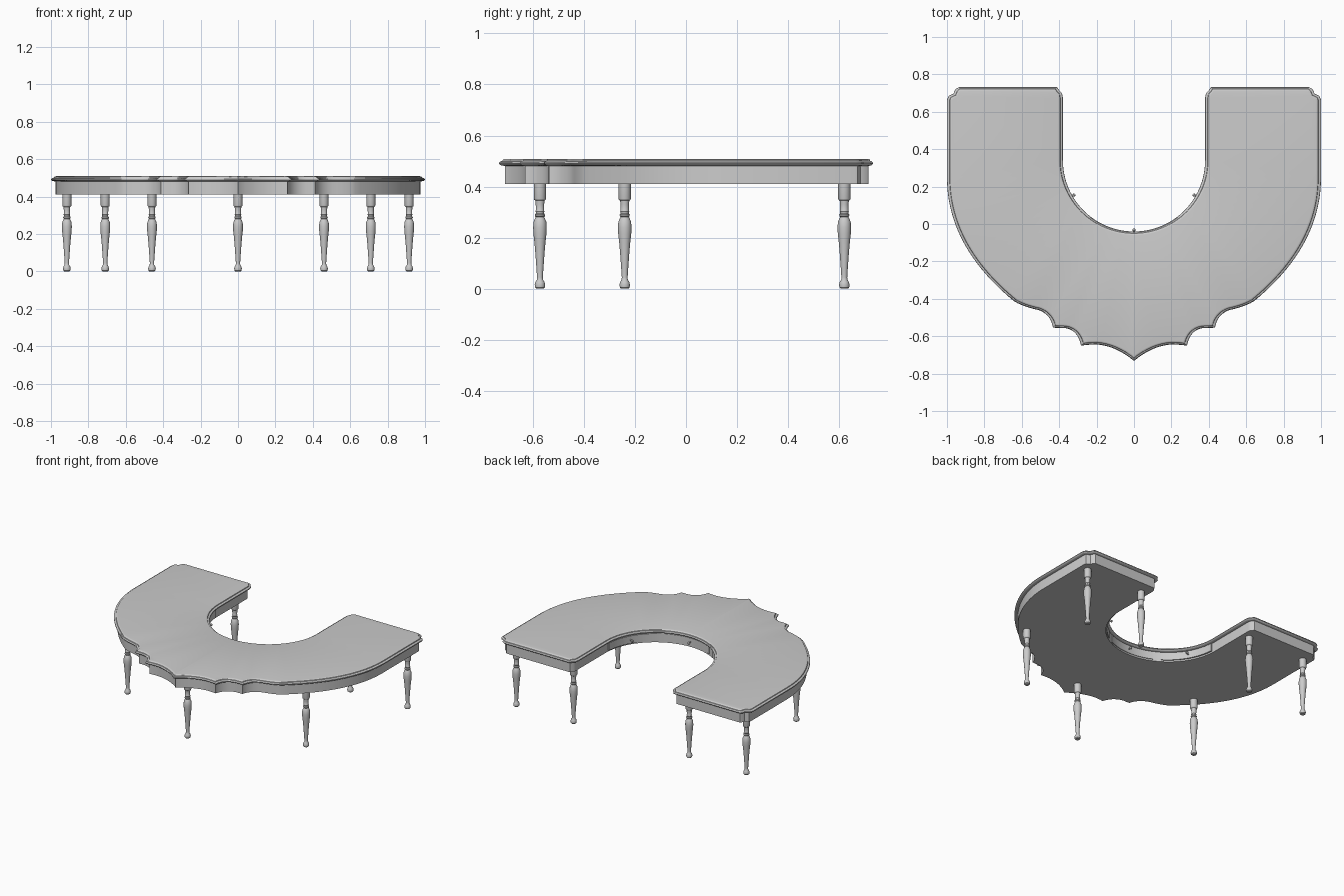
import bpy, bmesh, math
from mathutils import Vector

if "Cube" in bpy.data.objects:
    bpy.data.objects.remove(bpy.data.objects["Cube"])

ARC_Y, ARC_R = 0.34, 0.38   # centre and radius of the inner cut-out


def make(name, bm, angle=35):
    bmesh.ops.recalc_face_normals(bm, faces=bm.faces)
    me = bpy.data.meshes.new(name)
    bm.to_mesh(me)
    bm.free()
    ob = bpy.data.objects.new(name, me)
    bpy.context.collection.objects.link(ob)
    bpy.ops.object.select_all(action='DESELECT')
    ob.select_set(True)
    bpy.context.view_layer.objects.active = ob
    bpy.ops.object.shade_smooth_by_angle(angle=math.radians(angle))
    return ob


def bez(a, c, b, n=8):
    a, c, b = Vector(a), Vector(c), Vector(b)
    return [a * (1 - t) ** 2 + c * 2 * t * (1 - t) + b * t * t
            for t in (i / n for i in range(n))]


def inset(pts, d):
    # mitred inward offset of a counter-clockwise outline, shallower in y
    out = []
    for i, p in enumerate(pts):
        e1 = (p - pts[i - 1]).normalized()
        e2 = (pts[(i + 1) % len(pts)] - p).normalized()
        n = Vector((-e1.y - e2.y, e1.x + e2.x))
        o = n * d / max(n.length_squared / 2, 0.4)
        out.append(p + Vector((o.x, o.y * 0.72)))
    return out


def loft(name, outline, profile, mid):
    bm = bmesh.new()
    rings = [[bm.verts.new((p.x, p.y, z)) for p in inset(outline, d)] for d, z in profile]
    n = len(outline)
    for a, b in zip(rings, rings[1:]):
        for i in range(n):
            bm.faces.new((a[i], a[(i + 1) % n], b[(i + 1) % n], b[i]))
    # caps split along the symmetry line
    caps = []
    for r in (rings[0], rings[-1]):
        caps += [bm.faces.new(r[:mid + 1]), bm.faces.new(r[mid:] + r[:1])]
    bm.normal_update()
    bmesh.ops.triangulate(bm, faces=caps)
    return make(name, bm)


def lathe(name, profile, n=24):
    bm = bmesh.new()
    rings = [[bm.verts.new((r * math.cos(2 * math.pi * i / n),
                            r * math.sin(2 * math.pi * i / n), z)) for i in range(n)]
             for r, z in profile]
    for a, b in zip(rings, rings[1:]):
        for i in range(n):
            bm.faces.new((a[i], a[(i + 1) % n], b[(i + 1) % n], b[i]))
    bm.faces.new(rings[0][::-1])
    bm.faces.new(rings[-1])
    return make(name, bm)


# Right half of the outline: scalloped front, side sweep, notched ends, inner arc
half = bez((0, -.732), (.10, -.650), (.20, -.644))
half += bez((.20, -.644), (.24, -.644), (.283, -.650), 2)
half += bez((.283, -.650), (.30, -.568), (.365, -.557))
half += bez((.365, -.557), (.40, -.557), (.433, -.554), 2)
half += bez((.433, -.554), (.445, -.483), (.51, -.460))
half += bez((.51, -.460), (.59, -.443), (.64, -.414), 6)
half += bez((.64, -.414), (1.0, -.12), (1.0, .25), 24)
half += [Vector(p) for p in [(1, .25), (1, .665), (.99, .685), (.965, .697), (.956, .72),
                             (.935, .732), (.412, .732), (.400, .715), (.385, .70),
                             (.38, .675)]]
half += [Vector((ARC_R * math.cos(t), ARC_Y - ARC_R * math.sin(t)))
         for t in (math.pi / 2 * i / 24 for i in range(25))]
half[-1].x = 0
outline = half + [Vector((-p.x, p.y)) for p in half[-2:0:-1]]
mid = len(half) - 1

# Apron body and moulded top
loft("apron", outline, [(.025, .411), (.025, .486)], mid)
loft("table_top", outline, [(.022, .481), (.010, .483), (.003, .486), (0, .490), (.001, .495),
                            (.006, .499), (.014, .500), (.016, .505), (.021, .508),
                            (.028, .509)], mid)

# Turned legs sharing one mesh
leg_profile = [(.014, 0), (.019, .005), (.0205, .015), (.018, .026), (.012, .036), (.0115, .045),
               (.013, .07), (.018, .14), (.022, .185), (.0255, .215), (.0265, .24), (.025, .262),
               (.019, .276), (.016, .281), (.019, .284), (.020, .290), (.016, .295), (.016, .300),
               (.018, .303), (.016, .307), (.0165, .33), (.018, .345), (.023, .349), (.024, .352),
               (.024, .42)]
spots = [(0, -.572)] + [(s * x, y) for s in (1, -1)
                        for x, y in ((.71, -.24), (.915, .62), (.46, .62))]
leg = lathe("leg", leg_profile)
for i, (x, y) in enumerate(spots):
    ob = leg if i == 0 else bpy.data.objects.new("leg", leg.data)
    if i:
        bpy.context.collection.objects.link(ob)
    ob.location = (x, y, 0)


# Three curved drawer fronts with knobs in the inner arc
def drawer(name, mid, span=52, n=16):
    bm = bmesh.new()
    rows = []
    for i in range(n + 1):
        a = math.radians(mid - span / 2 + span * i / n)
        rows.append([bm.verts.new((r * math.cos(a), ARC_Y + r * math.sin(a), z))
                     for r, z in ((.408, .422), (.394, .422), (.394, .476), (.408, .476))])
    for a, b in zip(rows, rows[1:]):
        for j in range(4):
            bm.faces.new((a[j], a[(j + 1) % 4], b[(j + 1) % 4], b[j]))
    bm.faces.new(rows[0])
    bm.faces.new(rows[-1][::-1])
    make(name, bm)


knob_profile = [(.004, 0), (.004, .018), (.007, .022), (.009, .027), (.007, .032), (.003, .035)]
for mid_angle in (-150, -90, -30):
    drawer("drawer_front", mid_angle)
    a = math.radians(mid_angle)
    knob = lathe("drawer_knob", knob_profile, 16)
    knob.location = (.398 * math.cos(a), ARC_Y + .398 * math.sin(a), .449)
    knob.rotation_euler = Vector((-math.cos(a), -math.sin(a), 0)).to_track_quat('Z', 'Y').to_euler()
